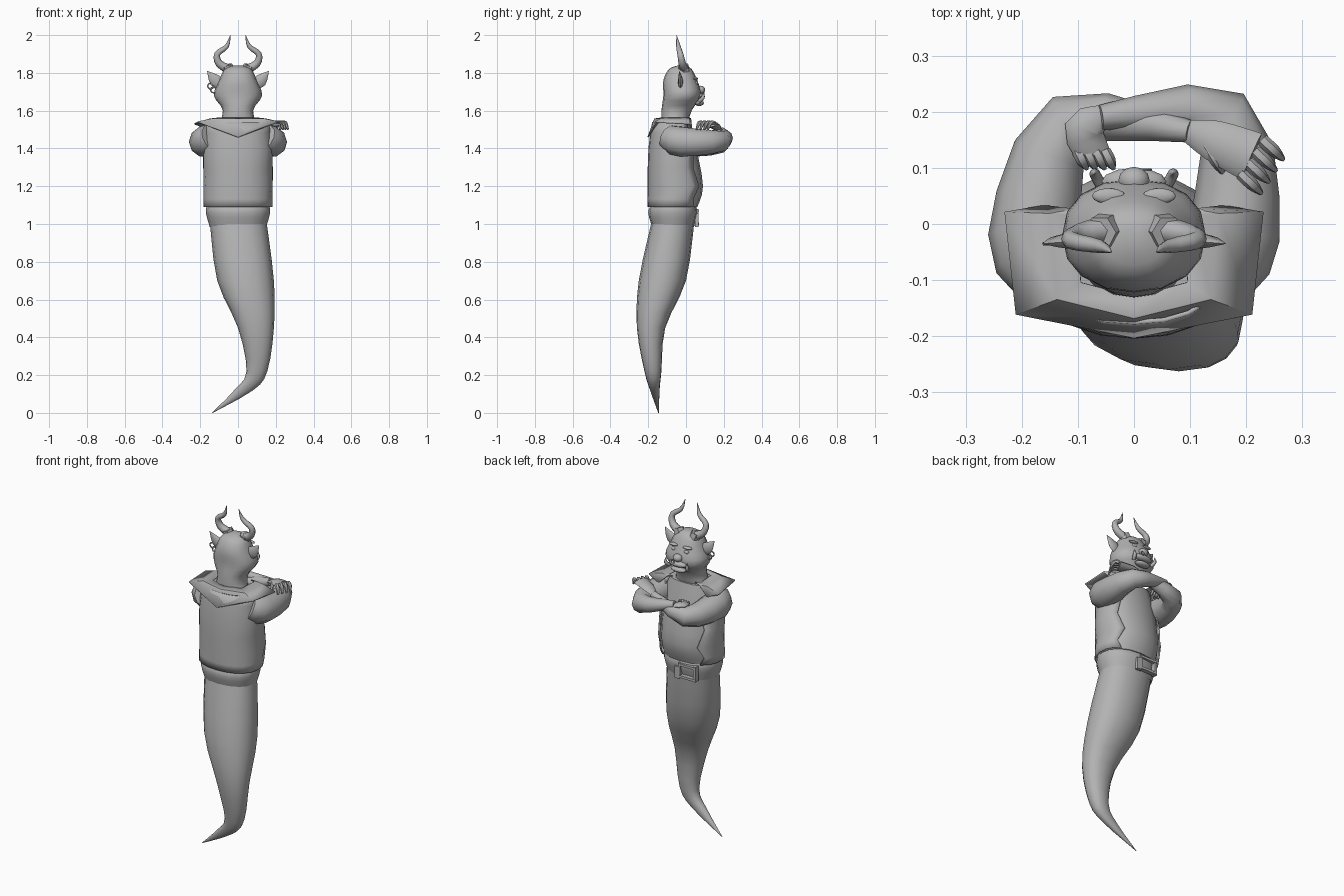
import bpy, bmesh, math
from mathutils import Vector

default = bpy.data.objects.get("Cube")
if default:
    bpy.data.objects.remove(default)

colour = (.45, .45, .45, 1)
grey = bpy.data.materials.new("plain grey")
grey.use_nodes = True
grey.diffuse_color = colour
grey.node_tree.nodes["Principled BSDF"].inputs["Base Color"].default_value = colour


def finish(name, bm, angle=50, thickness=0):
    """Turn a bmesh into a named, shaded object."""
    bmesh.ops.recalc_face_normals(bm, faces=bm.faces)
    mesh = bpy.data.meshes.new(name)
    bm.to_mesh(mesh)
    bm.free()
    mesh.materials.append(grey)
    for poly in mesh.polygons:
        poly.use_smooth = True
    mesh.set_sharp_from_angle(angle=math.radians(angle))
    obj = bpy.data.objects.new(name, mesh)
    bpy.context.collection.objects.link(obj)
    if thickness:
        shell = obj.modifiers.new("thickness", 'SOLIDIFY')
        shell.thickness = thickness
        shell.offset = 0


def skin(name, rows, closed=True, **options):
    """Bridge rows of points; closed rows become a capped solid."""
    bm = bmesh.new()
    rows = [[bm.verts.new(point) for point in row] for row in rows]
    count = len(rows[0])
    for low, high in zip(rows, rows[1:]):
        for i in range(count if closed else count - 1):
            j = (i + 1) % count
            bm.faces.new((low[i], low[j], high[j], high[i]))
    if closed:
        bm.faces.new(rows[0])
        bm.faces.new(rows[-1])
    finish(name, bm, **options)


def smooth(keys, steps):
    """Fill in an even spline through the key values."""
    keys = [Vector(key) for key in keys]
    last = len(keys) - 1
    filled = []
    for i in range(last):
        start, end = keys[i], keys[i + 1]
        leave = (end - keys[max(i - 1, 0)]) / 2
        arrive = (keys[min(i + 2, last)] - start) / 2
        for k in range(steps):
            t = k / steps
            blend = t * t * (3 - 2 * t)
            filled.append(start + (end - start) * blend
                          + leave * t * (1 - t) ** 2 - arrive * t * t * (1 - t))
    return filled + [keys[last]]


def section(z, width, back, front, middle=0, sides=16, gap=0):
    """Rounded horizontal section, optionally open towards +y."""
    points = []
    for i in range(sides + (gap > 0)):
        a = math.radians(90 + gap + (360 - 2 * gap) * i / sides)
        c = math.copysign(abs(math.cos(a)) ** .9, math.cos(a))
        s = math.copysign(abs(math.sin(a)) ** .9, math.sin(a))
        points.append((middle + c * width, (back + front) / 2 + s * (front - back) / 2, z))
    return points


def body(name, keys, steps=3):
    skin(name, [section(*key) for key in smooth(keys, steps)])


def tube(name, keys, sides=8, ref=(0, 0, 1), squash=1, steps=3):
    """Sweep a tapering section along (x, y, z, radius) keys."""
    path = smooth(keys, steps)
    spots = [key.xyz for key in path]
    rows = []
    for i, spot in enumerate(spots):
        along = spots[min(i + 1, len(spots) - 1)] - spots[max(i - 1, 0)]
        side = along.cross(Vector(ref)).normalized()
        up = side.cross(along).normalized() * squash
        angles = [math.tau * k / sides for k in range(sides)]
        rows.append([spot + (side * math.cos(a) + up * math.sin(a)) * path[i][3] for a in angles])
    skin(name, rows)


def ball(name, place, size):
    bm = bmesh.new()
    bmesh.ops.create_uvsphere(bm, u_segments=12, v_segments=8, radius=1)
    for vert in bm.verts:
        vert.co = Vector(place) + vert.co * Vector(size)
    finish(name, bm)


def box(name, place, size):
    bm = bmesh.new()
    bmesh.ops.create_cube(bm, size=1)
    for vert in bm.verts:
        vert.co = Vector(place) + vert.co * Vector(size)
    finish(name, bm)


def hoop(name, x, y, z, radius):
    """Thin ring facing front and back."""
    angles = [math.tau * k / 12 for k in range(13)]
    tube(name, [(x + radius * math.cos(a), y, z + radius * math.sin(a), radius / 4) for a in angles],
         sides=6, ref=(0, 1, 0), steps=1)


def mirrored(keys, s):
    return [(s * key[0], *key[1:]) for key in keys]


# Tapering tail, curling to a point
body("tail", [(0, .002, -.147, -.143, -.136), (.12, .05, -.19, -.14, .03), (.22, .055, -.22, -.13, .1),
              (.45, .095, -.26, -.11, .095), (.7, .15, -.25, 0, .04), (1.02, .15, -.18, .045, 0)])

# Bulging belt with a buckle frame and hanging end
body("belt", [(.985, .15, -.18, .04), (1.06, .17, -.2, .06), (1.1, .165, -.185, .05)])
for side, x in (("right", -.1), ("left", 0)):
    box(side + "_buckle_side", (x, .05, 1.035), (.014, .03, .09))
for level, z in (("lower", 1), ("upper", 1.07)):
    box(level + "_buckle_bar", (-.05, .055, z), (.11, .025, .014))
box("belt_end", (.015, .057, 1.02), (.03, .02, .07))

# Round-bellied torso under an open vest with ragged front edges
trunk = [(1.09, .18, -.2, .07), (1.2, .18, -.2, .1), (1.4, .18, -.195, .065), (1.54, .16, -.175, .03)]
body("torso", [(z, width - .01, back + .01, front - .01) for z, width, back, front in trunk])
vest = [section(*key, gap=40 + 12 * (i % 2)) for i, key in enumerate(smooth(trunk, 2))]
skin("vest", vest, closed=False, thickness=.008)

# Wide collar with pointed shoulders and a V down the back
rim = [(.16, .03, 1.5), (.23, .02, 1.53), (.21, -.16, 1.54)]
rim += [(0, -.2, 1.46)] + mirrored(rim, -1)[::-1]
collar = [[(x * .45, y * .65, 1.56) for x, y, z in rim],
          [(x * .65, y * .83, 1.555) for x, y, z in rim], rim]
skin("collar", collar, closed=False, angle=30, thickness=.008)

# Head and neck
body("head", [(1.5, .11, -.13, 0), (1.6, .08, -.13, .03), (1.68, .128, -.12, .08),
              (1.76, .1, -.12, .06), (1.82, .07, -.09, .03), (1.84, .02, -.04, 0)])

# Face
ball("upper_lip", (0, .075, 1.675), (.058, .025, .018))
ball("lower_lip", (0, .07, 1.64), (.05, .025, .015))
ball("nose", (0, .078, 1.71), (.028, .024, .022))
hoop("nose_ring", .02, .097, 1.69, .01)
for label, s in (("left", 1), ("right", -1)):
    ball(label + "_eye", (s * .04, .052, 1.745), (.017, .012, .012))
    ball(label + "_brow", (s * .045, .05, 1.77), (.03, .014, .008))
    tusk = [(.06, .07, 1.65, .01), (.07, .09, 1.67, .01), (.07, .09, 1.7, .001)]
    tube(label + "_tusk", mirrored(tusk, s), ref=(1, 0, 0))

    # Curled horns and pointed ears
    horn = [(.05, -.01, 1.82, .025), (.1, -.02, 1.85, .02), (.11, -.03, 1.9, .016),
            (.06, -.04, 1.94, .012), (.04, -.05, 2, .001)]
    tube(label + "_horn", mirrored(horn, s), ref=(0, 1, 0))
    base = [(.048, -.01, 1.81, .032), (.06, -.015, 1.84, .03)]
    tube(label + "_horn_base", mirrored(base, s), sides=6, ref=(0, 1, 0), steps=1)
    ear = [(.08, -.03, 1.73, .02), (.12, -.03, 1.76, .034), (.163, -.035, 1.81, .001)]
    tube(label + "_ear", mirrored(ear, s), ref=(0, 1, 0), squash=.4)

# Earrings on one ear
for k in range(2):
    hoop(f"earring_{k}", -.13 - .015 * k, -.035, 1.71 + .02 * k, .015)

# Folded arms
shoulder = [(.14, -.09, 1.46, .07), (.178, -.02, 1.435, .082)]
tube("left_arm", shoulder + [(.16, .19, 1.44, .055), (-.06, .19, 1.49, .022)], sides=10)
tube("right_arm", mirrored(shoulder, -1) + [(-.115, .18, 1.43, .055), (.1, .165, 1.5, .02)], sides=10)

# One hand rests on the opposite arm, the other is tucked in
tube("right_hand", [(.09, .168, 1.5, .018), (.14, .15, 1.52, .036), (.21, .12, 1.53, .045)], squash=.4)
tube("left_hand", [(-.05, .193, 1.485, .02), (-.09, .17, 1.49, .034), (-.07, .12, 1.475, .03)], squash=.45)


def finger(name, root, reach):
    """Finger that leaves its root level, then bends down."""
    root, reach = Vector(root), Vector(reach)
    drop = Vector((0, 0, -.035))
    bend = root + reach * .6
    tube(name, [(*root, .011), (*bend, .011), (*(root + reach + drop), .005)], sides=6)


for k in range(4):
    finger(f"right_finger_{k}", (.19 + .013 * k, .09 + .02 * k, 1.535), (.036, -.034, 0))
    finger(f"left_finger_{k}", (-.1 + .016 * k, .13, 1.48), (.015, -.03, 0))
finger("right_thumb", (.13, .14, 1.52), (.03, -.05, 0))
